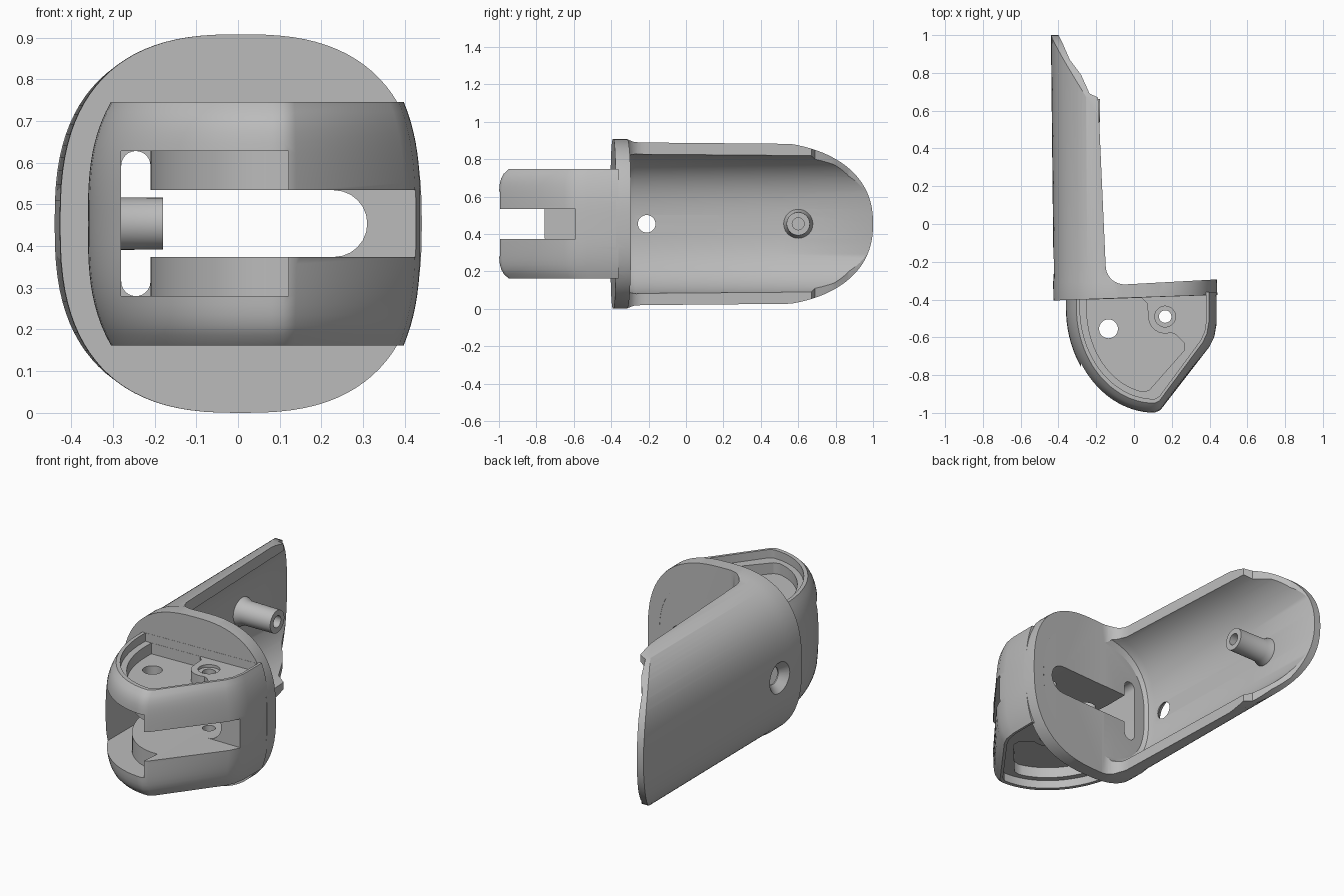
import bpy, bmesh, math

MID = 0.454          # height of the mirror plane
if "Cube" in bpy.data.objects:
    bpy.data.objects.remove(bpy.data.objects["Cube"], do_unlink=True)

grey = bpy.data.materials.new("plain_grey")
grey.use_nodes = True
grey.diffuse_color = (0.5, 0.5, 0.5, 1)
grey.node_tree.nodes["Principled BSDF"].inputs["Base Color"].default_value = (0.5, 0.5, 0.5, 1)


def loft(name, rings):
    """Closed solid through rings of equal point count."""
    bm = bmesh.new()
    loops = [[bm.verts.new(p) for p in ring] for ring in rings]
    n = len(loops[0])
    for a, b in zip(loops, loops[1:]):
        for i in range(n):
            j = (i + 1) % n
            bm.faces.new((a[i], a[j], b[j], b[i]))
    bm.faces.new(loops[0])
    bm.faces.new(loops[-1])
    bmesh.ops.recalc_face_normals(bm, faces=bm.faces)
    mesh = bpy.data.meshes.new(name)
    bm.to_mesh(mesh)
    bm.free()
    mesh.materials.append(grey)
    obj = bpy.data.objects.new(name, mesh)
    bpy.context.collection.objects.link(obj)
    return obj


def place(p, axis, d):
    u, v = p
    return {"x": (d, u, v), "y": (u, d, v), "z": (u, v, d)}[axis]


def prism(points, axis, lo, hi):
    return loft("cutter", [[place(p, axis, d) for p in points] for d in (lo, hi)])


def combine(obj, other, op="DIFFERENCE"):
    mod = obj.modifiers.new("join", "BOOLEAN")
    mod.operation, mod.object, mod.solver = op, other, "EXACT"
    bpy.context.view_layer.objects.active = obj
    bpy.ops.object.modifier_apply(modifier=mod.name)
    bpy.data.objects.remove(other, do_unlink=True)


def arc(cx, cy, rx, ry, a0, a1, n=24, power=2):
    """Elliptic arc; a power above 2 makes it squarer."""
    pts = []
    for i in range(n + 1):
        t = math.radians(a0 + (a1 - a0) * i / n)
        c, s = math.cos(t), math.sin(t)
        pts.append((cx + rx * math.copysign(abs(c) ** (2 / power), c),
                    cy + ry * math.copysign(abs(s) ** (2 / power), s)))
    return pts


def circle(cx, cy, r):
    return arc(cx, cy, r, r, 0, 350, 35)


def cone(cx, cy, axis, stations):
    """Turned shape: list of (distance, radius) along an axis."""
    return loft("cutter", [[place(p, axis, d) for p in circle(cx, cy, r)] for d, r in stations])


def oval(a, b, y, shift, slant=0):
    return [(x, y + slant * x, z) for x, z in arc(shift, MID, a, b, 0, 356.25, 95, 2.6)]


def flange_front(x):
    return -0.39 + 0.035 * x


def mirrored_z(lo, hi):
    return ((lo, hi), (2 * MID - hi, 2 * MID - lo))


# Flange and long scooped shell: one oval bar trimmed by plan and side outlines
body = loft("hinge_body", [oval(0.434, MID, -0.45, 0.008), oval(0.434, MID, -0.31, 0.006),
                           oval(0.432, 0.447, -0.28, 0.006), oval(0.44, 0.447, 1.02, 0)])
plan = [(-0.5, flange_front(-0.5)), (0.5, flange_front(0.5)), (0.5, -0.29), (-0.05, -0.32)]
plan += arc(-0.05, -0.22, 0.1, 0.1, 260, 180, 8)
plan += [(-0.19, 0.67), (-0.235, 0.69), (-0.28, 0.79), (-0.34, 0.87),
         (-0.375, 0.95), (-0.40, 1.0), (-0.5, 1.0)]
combine(body, prism(plan, "z", -0.1, 1.1), "INTERSECT")
side = [(-0.6, -0.1), (0.3, -0.1)] + arc(0.35, MID, 0.65, 0.442, -90, 90, 48, 2.3) + [(0.3, 1.1), (-0.6, 1.1)]
combine(body, prism(side, "x", -1, 1), "INTERSECT")

# Hollow of the shell, rounded where it meets the flange
combine(body, loft("cutter", [oval(0.36, 0.345, -0.316, 0.01, 0.05), oval(0.378, 0.374, -0.30, 0.01, 0.05),
                              oval(0.388, 0.387, -0.26, 0.01, 0.05), oval(0.395, 0.387, 0.5, 0),
                              oval(0.4, 0.387, 1.1, 0)]))


# Barrel-sided knuckle in front of the flange
def outline(kx, ky):
    pts = [(-0.36, -0.36)] + arc(0.11, -0.45, 0.47, 0.55, 180, 270)
    pts += [(0.14, -0.985), (0.40, -0.65), (0.425, -0.6), (0.437, -0.53), (0.438, -0.36)]
    return [(0.1 + (x - 0.1) * kx, -0.36 + (y + 0.36) * ky) for x, y in pts]


layers = []
for i in range(-12, 13):
    t = i / 12
    layers.append([(x, y, MID + 0.292 * t)
                   for x, y in outline(1 - 0.12 * abs(t) ** 3, 1 - 0.08 * abs(t) ** 8)])
combine(body, loft("cutter", layers), "UNION")

# Stepped pockets in the top and bottom of the knuckle
shelf = [(x, min(y, flange_front(x) - 0.001)) for x, y in outline(0.84, 0.885)]
floor = [(-0.25, flange_front(-0.25) - 0.002)] + arc(0.11, -0.45, 0.36, 0.445, 180, 260)
floor += [(0.08, -0.88), (0.265, -0.67), (0.265, -0.63), (0.22, -0.585)]
floor += arc(0.165, -0.49, 0.09, 0.09, 290, 180, 10) + [(0.07, -0.42), (0.04, flange_front(0.04) - 0.002)]
for lo, hi in mirrored_z(0.70, 0.95):
    combine(body, prism(shelf, "z", lo, hi))
for lo, hi in mirrored_z(0.64, 0.92):
    combine(body, prism(floor, "z", lo, hi))
for lo, hi in mirrored_z(0.685, 0.9):
    combine(body, prism(circle(0.165, -0.49, 0.055), "z", lo, hi))

# Upright pin holes
combine(body, prism(circle(-0.135, -0.555, 0.05), "z", -0.1, 1.1))
combine(body, prism(circle(0.165, -0.49, 0.033), "z", -0.1, 1.1))

# Middle slot through the knuckle and flange, with its open right side
slot = [(-0.24, MID - 0.08)] + arc(0.23, MID, 0.08, 0.08, -90, 90, 12) + [(-0.24, MID + 0.08)]
combine(body, prism(slot, "y", -1.2, -0.15))
combine(body, prism([(0.15, -1.2), (0.6, -1.2), (0.6, -0.59), (0.15, -0.59)], "z", MID - 0.08, MID + 0.08))

# Wide curved channel behind the front arc, and the cross slot in the flange
channel = [(-0.28, -0.42), (-0.28, -1.2), (0.105, -1.2), (0.13, -0.89)]
channel += arc(0.11, -0.45, 0.32, 0.44, 270, 180) + [(-0.21, -0.42)]
combine(body, prism(channel, "z", MID - 0.174, MID + 0.174))
cross = arc(-0.245, MID + 0.139, 0.035, 0.035, 0, 180, 12) + arc(-0.245, MID - 0.139, 0.035, 0.035, 180, 360, 12)
combine(body, prism(cross, "y", -0.5, -0.15))

# Hollow post inside the shell
combine(body, cone(0.6, MID, "x", [(-0.42, 0.085), (-0.385, 0.075), (-0.36, 0.064), (-0.18, 0.062)]), "UNION")
combine(body, cone(0.6, MID, "x", [(-0.30, 0.032), (-0.15, 0.032)]))

# Countersunk screw hole in the shell
combine(body, cone(-0.21, MID, "x", [(-0.5, 0.1), (-0.43, 0.09), (-0.385, 0.047), (-0.25, 0.047)]))

# Smooth shading with sharp edges kept
bpy.ops.object.select_all(action="DESELECT")
body.select_set(True)
bpy.context.view_layer.objects.active = body
bpy.ops.object.shade_smooth_by_angle(angle=math.radians(30))
